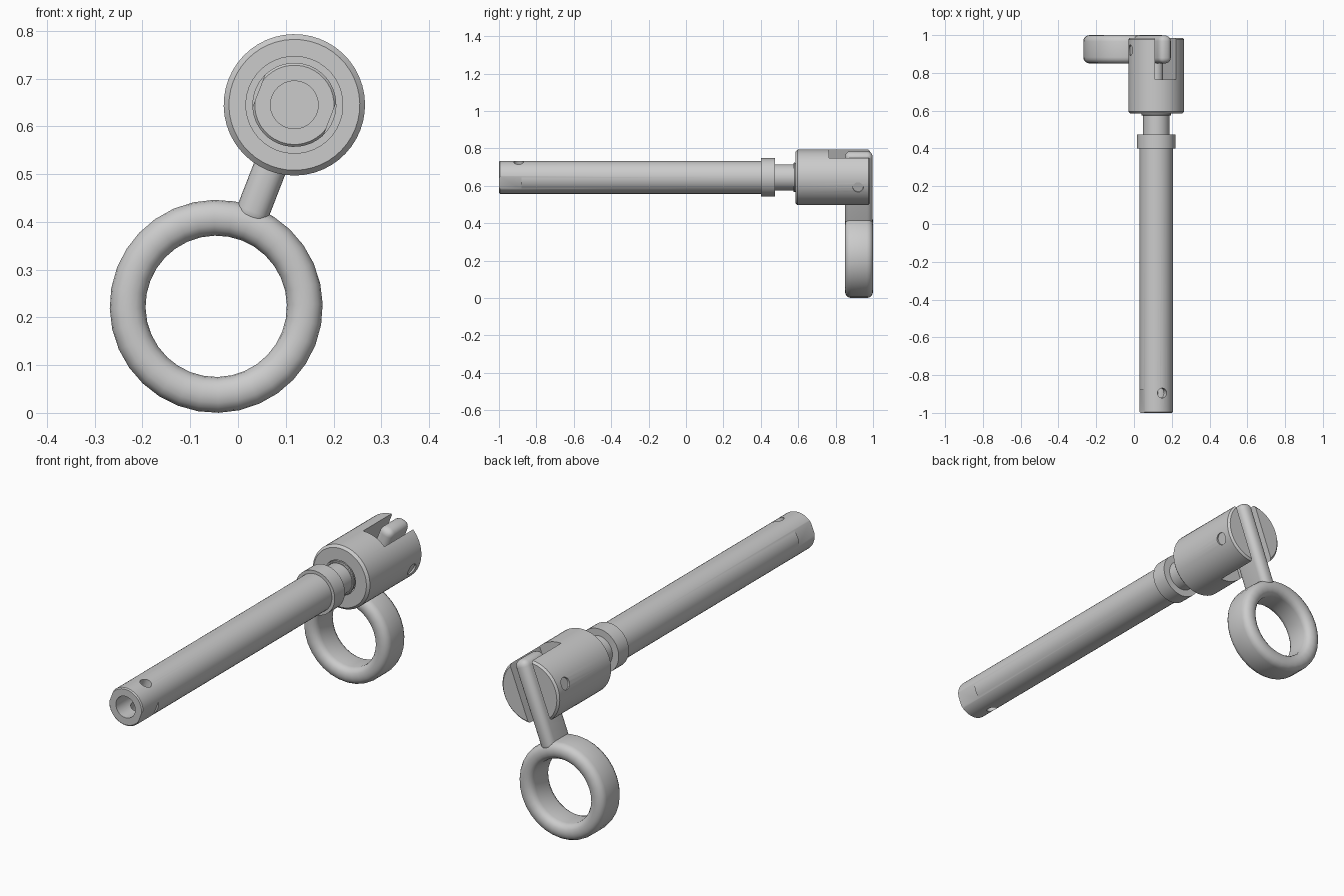
import bpy, bmesh, math
from mathutils import Matrix, Vector

if "Cube" in bpy.data.objects:
    bpy.data.objects.remove(bpy.data.objects["Cube"])

# Everything is built with the pin axis along local y, then tilted into place
PLACE = Matrix.Translation((0.118, 0, 0.645)) @ Matrix.Rotation(math.radians(21.2), 4, 'Y')


def finish(name, bm):
    bmesh.ops.remove_doubles(bm, verts=bm.verts, dist=1e-5)
    bmesh.ops.recalc_face_normals(bm, faces=bm.faces)
    me = bpy.data.meshes.new(name)
    bm.to_mesh(me)
    bm.free()
    ob = bpy.data.objects.new(name, me)
    bpy.context.collection.objects.link(ob)
    ob.matrix_world = PLACE
    return ob


def lathe(name, profile, n=40, drop=0.0, closed=False):
    """Turn (radius, y) points round the y axis, lowered by drop."""
    bm = bmesh.new()
    rings = []
    for i in range(n):
        a = 2 * math.pi * i / n
        rings.append([bm.verts.new((r * math.cos(a), y, r * math.sin(a) - drop)) for r, y in profile])
    m = len(profile)
    for i in range(n):
        p, q = rings[i], rings[(i + 1) % n]
        for j in range(m if closed else m - 1):
            k = (j + 1) % m
            if profile[j][0] == 0:
                bm.faces.new((p[j], p[k], q[k]))
            elif profile[k][0] == 0:
                bm.faces.new((p[j], p[k], q[j]))
            else:
                bm.faces.new((p[j], p[k], q[k], q[j]))
    return finish(name, bm)


def box(name, lo, hi, bevel=0):
    lo, hi = Vector(lo), Vector(hi)
    bm = bmesh.new()
    bmesh.ops.create_cube(bm, size=1, matrix=Matrix.Translation((lo + hi) / 2) @ Matrix.Diagonal((*(hi - lo), 1)))
    if bevel:
        bmesh.ops.bevel(bm, geom=bm.edges[:], offset=bevel, segments=5, profile=0.5, affect='EDGES')
    return finish(name, bm)


def rod(name, r, length, y, axis, offset=0.0, n=24):
    """Cylinder across the pin, along local x or z."""
    turn = Matrix.Rotation(math.pi / 2, 4, 'Y') if axis == 'X' else Matrix()
    bm = bmesh.new()
    bmesh.ops.create_cone(bm, cap_ends=True, segments=n, radius1=r, radius2=r, depth=length,
                          matrix=Matrix.Translation((0, y, 0)) @ turn @ Matrix.Translation((0, 0, offset)))
    return finish(name, bm)


def cut(ob, cutters):
    bpy.context.view_layer.objects.active = ob
    for c in cutters:
        mod = ob.modifiers.new("cut", 'BOOLEAN')
        mod.operation = 'DIFFERENCE'
        mod.solver = 'EXACT'
        mod.object = c
        bpy.ops.object.modifier_apply(modifier=mod.name)
        bpy.data.objects.remove(c)


# Hollow-tipped shaft with two locking-ball holes and two side flats
shaft = lathe("shaft", [(0, -0.8), (0.05, -0.8), (0.05, -1), (0.083, -1), (0.088, -0.995),
                        (0.088, 0.4), (0.1025, 0.4), (0.1025, 0.475), (0.07, 0.475), (0.07, 0.7), (0, 0.7)])
cut(shaft, [rod("ball_holes", 0.026, 0.3, -0.895, 'Z'),
            box("flat_right", (0.08, -1.1, -0.1), (0.2, -0.88, 0.1)),
            box("flat_left", (-0.2, -1.1, -0.1), (-0.08, -0.88, 0.1))])

# Slotted head with a bore for the shaft and a cross hole for the pivot
head = lathe("head", [(0, 0.68), (0.08, 0.68), (0.08, 0.585), (0.137, 0.585), (0.148, 0.596),
                      (0.148, 0.976), (0.139, 0.985), (0, 0.985)], 48)
cut(head, [box("slot", (-0.06, 0.765, -0.3), (0.06, 1.1, 0.3)),
           rod("pivot_hole", 0.028, 0.4, 0.92, 'X')])

pivot = rod("pivot_pin", 0.0275, 0.28, 0.92, 'X')
spindle = lathe("spindle", [(0, 0.74), (0.036, 0.74), (0.036, 0.87), (0, 0.87)], 24)

# Spring coil peeking out of the bore
coil = lathe("spring_coil", [(0.073 + 0.006 * math.cos(k * math.pi / 4), 0.58 + 0.006 * math.sin(k * math.pi / 4))
                             for k in range(8)], 40, closed=True)

# Lever arm and pull ring with rounded section
arm = box("lever_arm", (-0.035, 0.85, -0.27), (0.035, 0.998, 0.146), 0.03)
section = []
for cx, cy, start in ((1, 1, 0), (-1, 1, 90), (-1, -1, 180), (1, -1, 270)):
    for k in range(5):
        a = math.radians(start + k * 22.5)
        section.append((0.1855 + cx * 0.0045 + 0.033 * math.cos(a),
                        0.925 + cy * 0.042 + 0.033 * math.sin(a)))
ring = lathe("pull_ring", section, 32, drop=0.4525, closed=True)

# Smooth shading with crisp edges
bpy.ops.object.select_all(action='DESELECT')
for ob in (shaft, head, pivot, spindle, coil, arm, ring):
    ob.select_set(True)
bpy.context.view_layer.objects.active = ring
bpy.ops.object.shade_smooth_by_angle(angle=math.radians(32))
